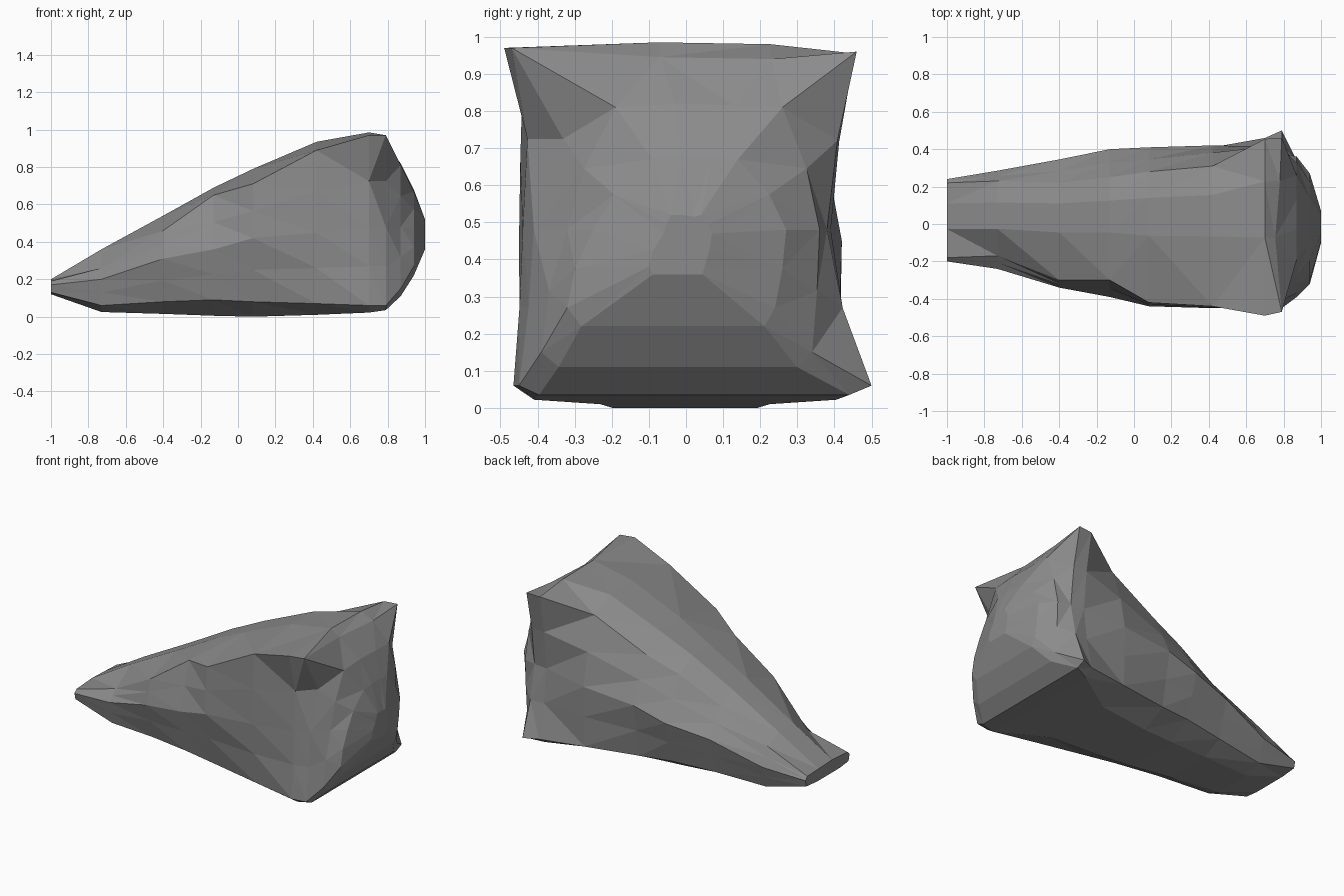
import bpy, bmesh

# Cross-sections along the rock, nose to rounded back.
# x | near edge y,z | near side y | near foot y | far foot y | far side y | far edge y,z | side z, foot z, base z, crown z
SECTIONS = [
    (-1.00, -.18, .19, -.20, -.19, .23, .24, .22, .19, .17, .13, .12, .20),
    (-0.73, -.17, .26, -.24, -.21, .24, .285, .23, .31, .20, .06, .025, .36),
    (-0.40, -.30, .46, -.34, -.27, .28, .345, .22, .47, .31, .08, .015, .54),
    (-0.13, -.30, .65, -.39, -.33, .32, .40, .25, .61, .36, .09, .005, .69),
    (0.08, -.42, .71, -.44, -.36, .35, .41, .28, .69, .42, .08, .0, .79),
    (0.42, -.44, .89, -.45, -.42, .41, .42, .31, .86, .45, .07, .01, .935),
    (0.70, -.49, .97, -.44, -.465, .46, .39, .455, .955, .48, .06, .022, .985),
    (0.79, -.47, .97, -.41, -.45, .50, .38, .46, .96, .48, .06, .035, .945),
    (0.87, -.19, .81, -.32, -.39, .34, .36, .26, .81, .48, .15, .11, .82),
    (0.94, -.09, .67, -.25, -.32, .24, .27, .14, .67, .48, .27, .22, .68),
    (1.00, -.04, .52, -.06, -.10, .05, .07, .04, .52, .47, .38, .36, .52),
]


def between(p, q, t, s=.5):
    return p[0] + (q[0] - p[0]) * t, p[1] + (q[1] - p[1]) * s


def ring(bm, row):
    x, ya, za, yb, yc, ye, yf, yg, zg, zm, zf, zb, zh = row
    a, b, c = (ya, za), (yb, zm), (yc, zf)
    e, f, g = (ye, zf), (yf, zm), (yg, zg)
    t = .5 if x < .3 else .35               # hollow sides near the back corners
    flat = .88 if x > .6 else .55           # width of the base
    pts = [a, between(b, a, t), b, between(b, c, .7 if x > .85 else t), c,
           (yc * flat, zb), (0, zb), (ye * flat, zb),
           e, between(f, e, t), f, between(f, g, t), g,
           (yg * .5, zh - .005), (ya * .15, zh)]
    verts = [bm.verts.new((x, y, z)) for y, z in pts]
    if .6 < x < .85:                        # pit under the near top corner
        verts[1].co.y += .1 if x > .75 else .03
    if .75 < x < .85:                       # crest bends inward between the corners
        verts[-1].co.x -= .035
        verts[-2].co.x -= .01
    return verts


# Faceted rock body
bm = bmesh.new()
rings = [ring(bm, row) for row in SECTIONS]
for a, b in zip(rings, rings[1:]):
    n = len(a)
    for i in range(n):
        j = (i + 1) % n
        bm.faces.new((a[i], a[j], b[j], b[i]))
bm.faces.new(rings[0])
bm.faces.new(rings[-1])
bmesh.ops.triangulate(bm, faces=bm.faces[:], quad_method='SHORT_EDGE')
bmesh.ops.recalc_face_normals(bm, faces=bm.faces[:])
mesh = bpy.data.meshes.new("rock")
bm.to_mesh(mesh)
bm.free()

# Plain stone grey
stone = bpy.data.materials.new("stone grey")
stone.diffuse_color = (.26, .26, .26, 1)
mesh.materials.append(stone)
rock = bpy.data.objects.new("rock", mesh)
bpy.context.collection.objects.link(rock)
